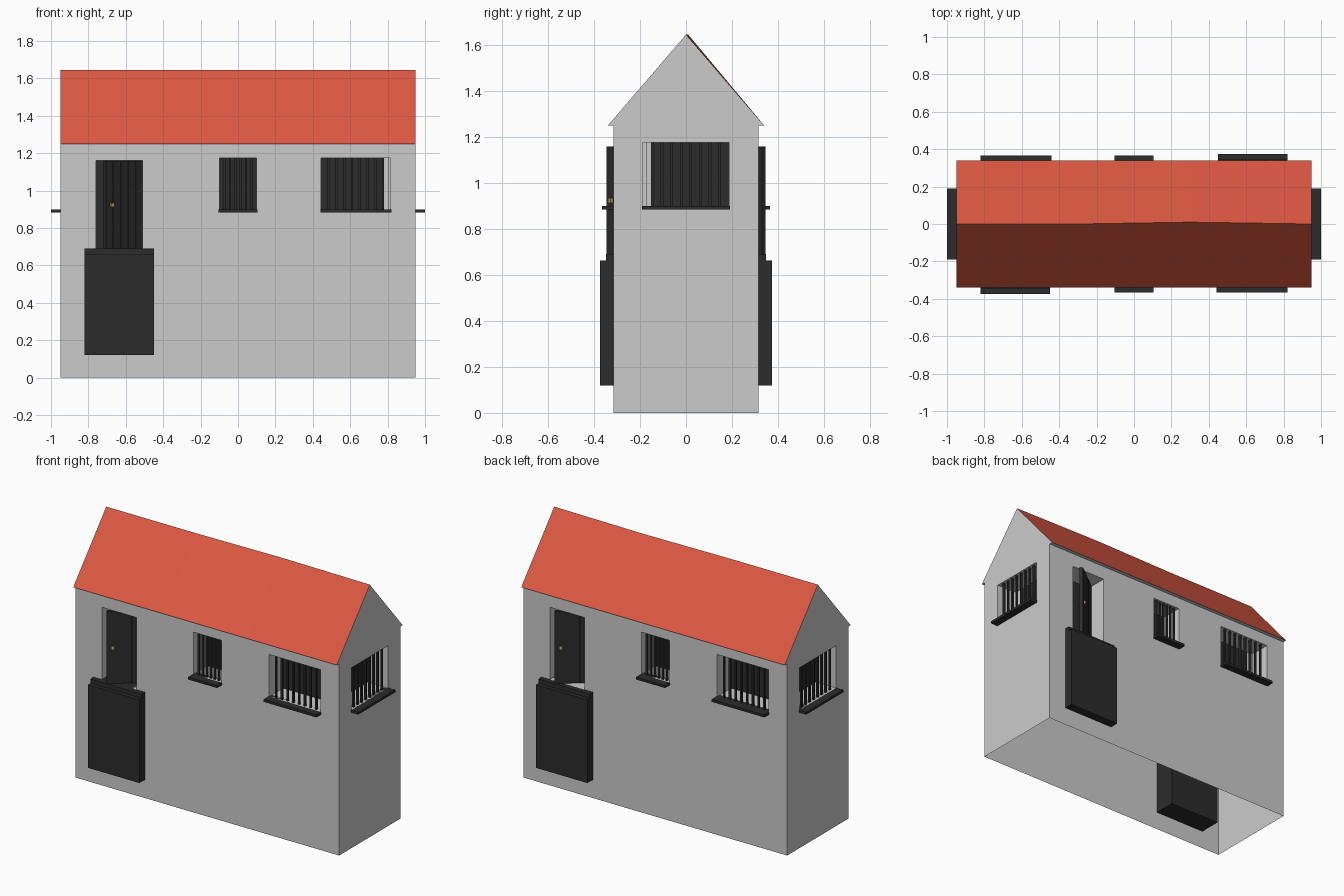
import bpy, bmesh, math
from mathutils import Vector

if "Cube" in bpy.data.objects:
    bpy.data.objects.remove(bpy.data.objects["Cube"])

X, Y, EAVE, RIDGE, DEPTH = 0.95, 0.315, 1.25, 1.645, 0.145


def material(name, col):
    m = bpy.data.materials.new(name)
    m.diffuse_color = (*col, 1)
    m.use_nodes = True
    m.node_tree.nodes["Principled BSDF"].inputs["Base Color"].default_value = m.diffuse_color
    return m


GREY = material("plaster", (0.6, 0.6, 0.6))
DARK = material("dark_wood", (0.025, 0.025, 0.025))
RED = material("roof_red", (0.72, 0.1, 0.055))
BRASS = material("brass", (0.55, 0.38, 0.13))
parts = []


def mesh_object(name, faces, mat):
    """Object from a list of polygons, shared corners welded."""
    bm = bmesh.new()
    for f in faces:
        bm.faces.new([bm.verts.new(p) for p in f])
    bmesh.ops.remove_doubles(bm, verts=bm.verts, dist=1e-5)
    me = bpy.data.meshes.new(name)
    bm.to_mesh(me)
    bm.free()
    me.materials.append(mat)
    ob = bpy.data.objects.new(name, me)
    bpy.context.collection.objects.link(ob)
    parts.append(ob)
    return ob


def box_faces(p, lo, hi):
    """Six quads of a box, in the wall coordinates (along, up, inward)."""
    c = [p(*(hi[k] if i >> k & 1 else lo[k] for k in range(3))) for i in range(8)]
    idx = ((0, 1, 3, 2), (4, 6, 7, 5), (0, 4, 5, 1), (2, 3, 7, 6), (0, 2, 6, 4), (1, 5, 7, 3))
    return [[c[i] for i in f] for f in idx]


def front(u, v, d):
    return Vector((u, -Y + d, v))


def side(u, v, d):
    return Vector((X - d, u, v))


def wall(name, p, half, holes):
    """Thin wall with openings that have deep reveals."""
    us = sorted({-half, half, *[h[0] for h in holes], *[h[1] for h in holes]})
    vs = sorted({0, EAVE, *[h[2] for h in holes], *[h[3] for h in holes]})
    faces = []
    for a, b in zip(us, us[1:]):
        for c, d in zip(vs, vs[1:]):
            mu, mv = (a + b) / 2, (c + d) / 2
            if not any(h[0] < mu < h[1] and h[2] < mv < h[3] for h in holes):
                faces.append([p(a, c, 0), p(b, c, 0), p(b, d, 0), p(a, d, 0)])
    for u0, u1, v0, v1 in holes:
        ring = [(u0, v0), (u1, v0), (u1, v1), (u0, v1)]
        for a, b in zip(ring, ring[1:] + ring[:1]):
            faces.append([p(*a, 0), p(*b, 0), p(*b, DEPTH), p(*a, DEPTH)])
    mesh_object(name, faces, GREY)


def panel(name, p, u0, u1, v0, v1, mat):
    mesh_object(name, [[p(u0, v0, DEPTH), p(u1, v0, DEPTH), p(u1, v1, DEPTH), p(u0, v1, DEPTH)]], mat)


def window(name, p, hole, bars, gap):
    """Sill, bars and dark back panel; gap is the pale strip beside the panel."""
    u0, u1, v0, v1 = hole
    mesh_object(name + "_sill", box_faces(p, (u0 - 0.004, v0 - 0.016, -0.05), (u1 + 0.004, v0, 0.03)), DARK)
    step = (u1 - u0) / (bars + 1)
    faces = []
    for i in range(1, bars + 1):
        u = u0 + i * step
        faces += box_faces(p, (u - 0.006, v0, 0.01), (u + 0.006, v1, 0.022))
    mesh_object(name + "_bars", faces, DARK)
    a, b = u0 + max(-gap, 0), u1 - max(gap, 0)
    panel(name + "_shutter", p, a, b, v0, v1, DARK)
    if gap:
        s, e = (b, u1) if gap > 0 else (u0, a)
        panel(name + "_pale_strip", p, s, e, v0, v1, GREY)


# walls with openings
door = (-0.76, -0.51, 0.69, 1.16)
small = (-0.1, 0.1, 0.9, 1.175)
large = (0.444, 0.816, 0.9, 1.175)
end = (-0.187, 0.187, 0.9, 1.175)
wall("long_wall", front, X, [door, small, large])
wall("end_wall", side, Y, [end])
window("small_window", front, small, 6, 0)
window("large_window", front, large, 8, 0.042)
window("end_window", side, end, 8, -0.042)

# door: dark recess, plank leaf standing ajar, handle
panel("door_recess", front, *door, DARK)
hinge, ang = Vector((-0.515, -0.19, 0)), math.radians(37)
along = Vector((-math.cos(ang), -math.sin(ang), 0))
out = Vector((math.sin(ang), -math.cos(ang), 0))


def leaf(u, v, d):
    return hinge + along * u + out * d + Vector((0, 0, v))


faces = []
for i in range(5):
    faces += box_faces(leaf, (i * 0.05, 0.69, -0.01), (i * 0.05 + 0.047, 1.158, 0.01))
faces += box_faces(leaf, (0, 0.69, -0.008), (0.247, 1.158, 0.006))
mesh_object("door_leaf", faces, DARK)
mesh_object("door_handle", box_faces(leaf, (0.2, 0.913, -0.022), (0.22, 0.935, 0.022)), BRASS)

# landing block below the door
mesh_object("landing_block", box_faces(front, (-0.82, 0.12, -0.033), (-0.45, 0.69, DEPTH)), DARK)
mesh_object("landing_front", box_faces(front, (-0.82, 0.12, -0.058), (-0.45, 0.662, -0.033)), DARK)

# gable end and eave underside
E = 0.34
mesh_object("gable_end", [[(X, -E, EAVE), (X, E, EAVE), (X, 0, RIDGE)]], GREY)
mesh_object("eave_underside", [[(-X, -Y, EAVE), (X, -Y, EAVE), (X, -E, EAVE), (-X, -E, EAVE)]], GREY)

# opposite sides are the same parts turned half way round
for ob in list(parts):
    twin = ob.copy()
    twin.name = "opposite_" + ob.name
    twin.rotation_euler.z = math.pi
    bpy.context.collection.objects.link(twin)

# roof slopes with a slightly bowed ridge
ridge = [(-X, 0, RIDGE), (-0.3, 0, RIDGE), (0.3, 0.01, RIDGE), (X, 0, RIDGE)]
faces = []
for a, b in zip(ridge, ridge[1:]):
    faces.append([(a[0], -E, EAVE), (b[0], -E, EAVE), b, a])
    faces.append([(b[0], E, EAVE), (a[0], E, EAVE), a, b])
mesh_object("roof", faces, RED)
